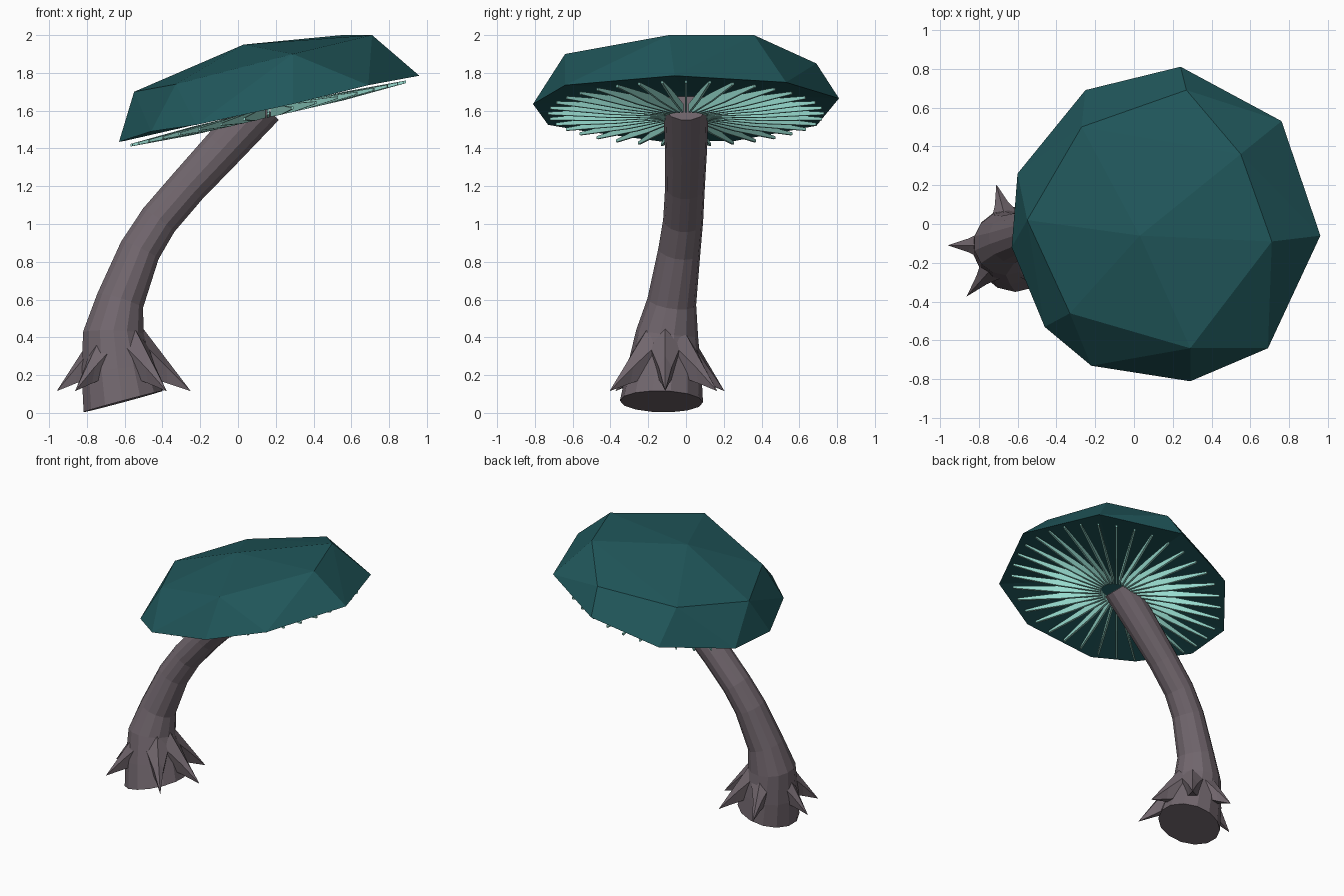
import bpy, bmesh, math
from mathutils import Vector

if "Cube" in bpy.data.objects:
    bpy.data.objects.remove(bpy.data.objects["Cube"])


def material(name, rgb):
    m = bpy.data.materials.new(name)
    m.diffuse_color = (*rgb, 1)
    m.use_nodes = True
    m.node_tree.nodes["Principled BSDF"].inputs["Base Color"].default_value = m.diffuse_color
    return m


CAP = material("dark teal", (0.0145, 0.095, 0.104))
STEM = material("grey purple", (0.165, 0.133, 0.153))
GILL = material("pale mint", (0.31, 0.71, 0.62))


def finish(bm, name, mat):
    bmesh.ops.recalc_face_normals(bm, faces=bm.faces)
    me = bpy.data.meshes.new(name)
    bm.to_mesh(me)
    bm.free()
    me.materials.append(mat)
    ob = bpy.data.objects.new(name, me)
    bpy.context.collection.objects.link(ob)
    return ob


def loft(bm, path, sides, first=None):
    """Tube through (x, y, z, radius) stations, closed at both ends."""
    pts = [Vector(p[:3]) for p in path]
    rings = []
    for i, p in enumerate(pts):
        t = (pts[min(i + 1, len(pts) - 1)] - pts[max(i - 1, 0)]).normalized()
        if i == 0 and first:
            t = Vector(first).normalized()
        a = Vector((0, 1, 0))
        a = (a - t * a.dot(t)).normalized()
        b = t.cross(a)
        r = path[i][3]
        rings.append([bm.verts.new(p + r * (a * math.cos(k * math.tau / sides)
                                            + b * math.sin(k * math.tau / sides)))
                      for k in range(sides)])
    for lo, hi in zip(rings, rings[1:]):
        for k in range(sides):
            n = (k + 1) % sides
            bm.faces.new((lo[k], lo[n], hi[n], hi[k]))
    bm.faces.new(rings[0])
    bm.faces.new(rings[-1])


# Curved stem with a wide tilted foot
bm = bmesh.new()
loft(bm, [(-.61, -.13, .06, .22), (-.635, -.115, .22, .198), (-.66, -.1, .42, .165),
          (-.625, -.075, .59, .13), (-.52, -.035, .86, .112), (-.42, -.015, 1.02, .106),
          (-.265, -.005, 1.2, .105), (-.08, 0, 1.4, .112), (.13, 0, 1.63, .12)],
     14, first=(-.26, .02, .97))
finish(bm, "stem", STEM)

# Pointed root spikes around the foot
bm = bmesh.new()
centre = Vector((-.625, -.11, 0))
for deg, reach in ((180, .335), (228, .355), (310, .385),
                   (0, .375), (50, .36), (105, .325)):
    a = math.radians(deg)
    out = Vector((math.cos(a), math.sin(a), 0))
    side = Vector((-out.y, out.x, 0))
    tip = bm.verts.new(centre + out * reach + Vector((0, 0, .115)))
    base, mid = [], []
    for r, s, z in ((.12, 0, .45), (.14, .08, .35), (.15, .045, .19),
                    (.15, -.045, .19), (.14, -.08, .35)):
        p = Vector((r, s, z))
        q = p.lerp(Vector((reach, 0, .115)), .45)
        q.y *= .8
        for ring, v in ((base, p), (mid, q)):
            ring.append(bm.verts.new(centre + out * v.x + side * v.y + Vector((0, 0, v.z))))
    bm.faces.new(base)
    for k in range(5):
        n = (k + 1) % 5
        bm.faces.new((base[k], base[n], mid[n], mid[k]))
        bm.faces.new((mid[k], mid[n], tip))
finish(bm, "root_spikes", STEM)

# Faceted cap: hull of rim and crown points, with a shallow hollow underneath
rim = [(-.60, .26, 1.44), (-.25, .69, 1.52), (.24, .81, 1.665), (.76, .53, 1.75),
       (.96, -.06, 1.785), (.69, -.64, 1.735), (.29, -.81, 1.635),
       (-.22, -.73, 1.525), (-.46, -.53, 1.49), (-.63, -.12, 1.435)]
crown = [(.03, -.06, 1.95), (.71, -.09, 2.0), (.55, .36, 2.0), (.27, .69, 1.85),
         (-.27, .50, 1.76), (-.55, .02, 1.70), (-.33, -.46, 1.74), (.29, -.64, 1.90)]
bm = bmesh.new()
for p in rim + crown:
    bm.verts.new(p)
bmesh.ops.convex_hull(bm, input=bm.verts[:])
bmesh.ops.recalc_face_normals(bm, faces=bm.faces)
bm.normal_update()
under = [f for f in bm.faces if f.normal.z < -.4]
bmesh.ops.delete(bm, geom=under, context='FACES')
apex = bm.verts.new((.15, 0, 1.70))
for e in [e for e in bm.edges if e.is_boundary]:
    bm.faces.new((e.verts[0], e.verts[1], apex))
finish(bm, "cap", CAP)

# Radiating gill blades, hanging just under the rim plane
bm = bmesh.new()
N = 36
for k in range(N):
    a = k * math.tau / N
    out = Vector((math.cos(a), math.sin(a), 0))
    side = Vector((-out.y, out.x, 0)) * .006
    loops = []
    for s in (-1, 1):
        loop = []
        for r, h in ((.11, -.025), (.4, -.027), (.73, -.012),
                     (.73, .002), (.4, .018), (.11, .02)):
            p = Vector((.16, 0, 0)) + out * r + side * s
            p.z = 1.553 + .23 * p.x + h
            loop.append(bm.verts.new(p))
        loops.append(loop)
    bm.faces.new(loops[0])
    bm.faces.new(loops[1])
    for i in range(6):
        j = (i + 1) % 6
        bm.faces.new((loops[0][i], loops[0][j], loops[1][j], loops[1][i]))
finish(bm, "gills", GILL)
